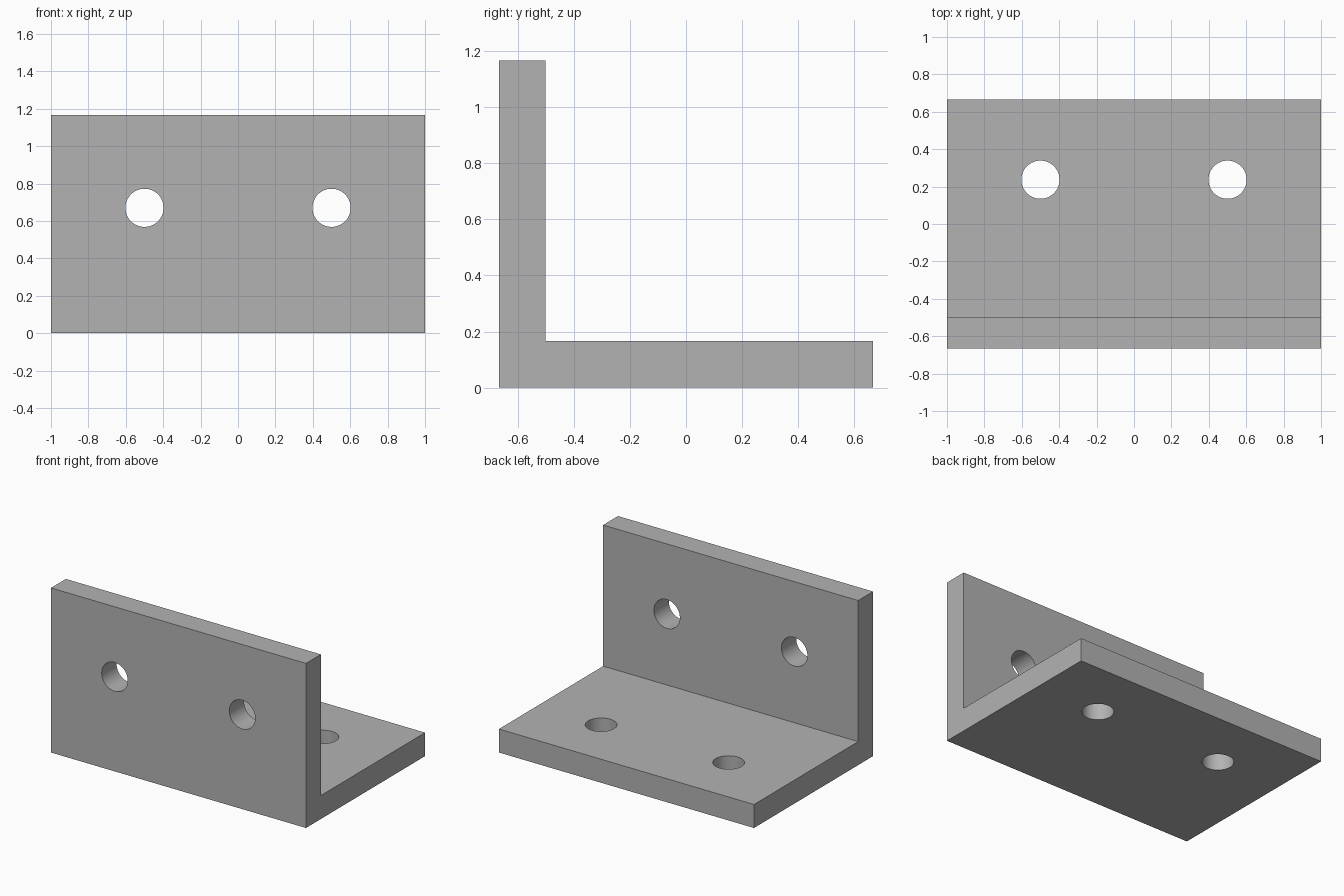
import bpy
import bmesh
import math
from mathutils import Matrix

if "Cube" in bpy.data.objects:
    bpy.data.objects.remove(bpy.data.objects["Cube"], do_unlink=True)

HALF_WIDTH = 1.0
HALF_DEPTH = 2 / 3
HEIGHT = 7 / 6
THICK = 1 / 6
HOLE_RADIUS = 0.102
HOLE_X = 0.5

steel = bpy.data.materials.new("plain grey")
steel.use_nodes = True
grey = (0.45, 0.45, 0.45, 1)
steel.diffuse_color = grey
steel.node_tree.nodes["Principled BSDF"].inputs["Base Color"].default_value = grey


def add_object(name, bm):
    bmesh.ops.recalc_face_normals(bm, faces=bm.faces)
    mesh = bpy.data.meshes.new(name)
    bm.to_mesh(mesh)
    bm.free()
    mesh.materials.append(steel)
    obj = bpy.data.objects.new(name, mesh)
    bpy.context.collection.objects.link(obj)
    return obj


# L-shaped bracket: side profile extruded along x
inner_y = THICK - HALF_DEPTH
profile = [(-HALF_DEPTH, 0), (HALF_DEPTH, 0), (HALF_DEPTH, THICK),
           (inner_y, THICK), (inner_y, HEIGHT), (-HALF_DEPTH, HEIGHT)]
bm = bmesh.new()
side = bm.faces.new([bm.verts.new((-HALF_WIDTH, y, z)) for y, z in profile])
swept = bmesh.ops.extrude_face_region(bm, geom=[side])["geom"]
bmesh.ops.translate(bm, vec=(2 * HALF_WIDTH, 0, 0),
                    verts=[v for v in swept if isinstance(v, bmesh.types.BMVert)])
bracket = add_object("angle_bracket", bm)

# Bolt holes: a mirrored pair through each plate
upright_axis = Matrix.Rotation(math.pi / 2, 4, "X")
bm = bmesh.new()
for x in (-HOLE_X, HOLE_X):
    for place in (Matrix.Translation((x, inner_y - THICK / 2, 0.67)) @ upright_axis,
                  Matrix.Translation((x, 0.237, THICK / 2))):
        bmesh.ops.create_cone(bm, cap_ends=True, segments=64, radius1=HOLE_RADIUS,
                              radius2=HOLE_RADIUS, depth=2 * THICK, matrix=place)
cutter = add_object("hole_cutter", bm)
cutter.hide_render = True

cut = bracket.modifiers.new("bolt holes", "BOOLEAN")
cut.operation = "DIFFERENCE"
cut.solver = "EXACT"
cut.object = cutter

# Apply the cut, drop the helper, and smooth only the hole walls
bpy.ops.object.select_all(action="DESELECT")
bracket.select_set(True)
bpy.context.view_layer.objects.active = bracket
bpy.ops.object.modifier_apply(modifier=cut.name)
bpy.data.objects.remove(cutter, do_unlink=True)
bpy.ops.object.shade_smooth_by_angle(angle=math.radians(30))
